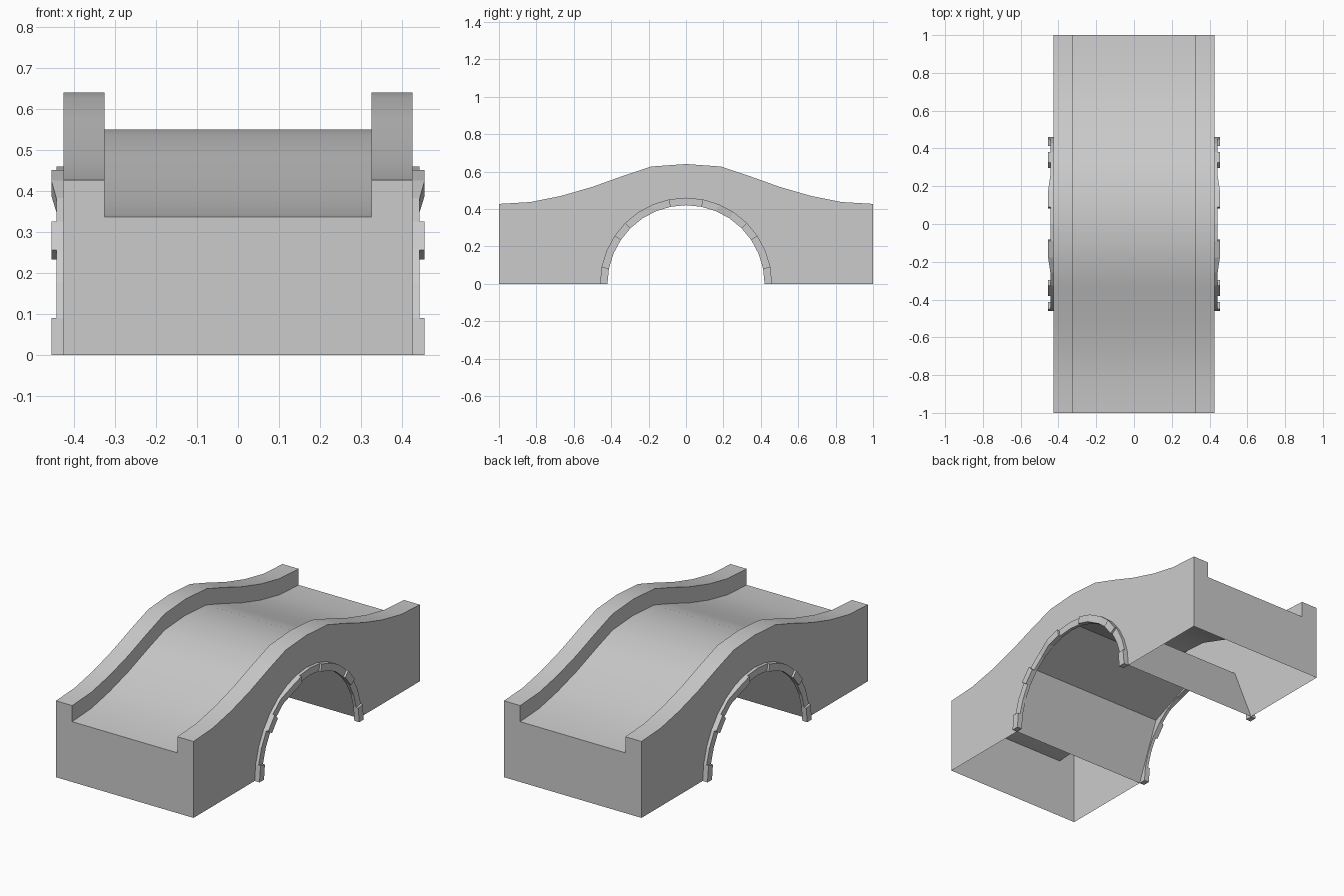
import bpy, bmesh
from math import sin, cos, radians

if "Cube" in bpy.data.objects:
    bpy.data.objects.remove(bpy.data.objects["Cube"])

HALF_W, INNER, DROP = 0.425, 0.325, 0.09

# Side profile of the hump, one half then mirrored
half = [(1.0, 0.427), (0.83, 0.437), (0.667, 0.47), (0.5, 0.518),
        (0.333, 0.578), (0.185, 0.627), (0.0, 0.64)]
hump = [(-y, z) for y, z in half] + half[-2::-1]

# Coarse four-sided tunnel, hidden behind the stone trim
tunnel = [(0.46 * cos(radians(a)), 0.46 * sin(radians(a))) for a in (0, 45, 90, 135, 180)]


def finish(bm, name, smooth=False):
    bmesh.ops.remove_doubles(bm, verts=bm.verts, dist=0.0001)
    bmesh.ops.recalc_face_normals(bm, faces=bm.faces)
    mesh = bpy.data.meshes.new(name)
    bm.to_mesh(mesh)
    bm.free()
    obj = bpy.data.objects.new(name, mesh)
    bpy.context.collection.objects.link(obj)
    if smooth:
        bpy.ops.object.select_all(action='DESELECT')
        obj.select_set(True)
        bpy.context.view_layer.objects.active = obj
        bpy.ops.object.shade_smooth_by_angle(angle=radians(30))
    return obj


def face(bm, pts):
    bm.faces.new([bm.verts.new(p) for p in pts])


def loft(bm, a, b):
    """Quad strip between two rows of points."""
    for i in range(len(a) - 1):
        face(bm, (a[i], a[i + 1], b[i + 1], b[i]))


def at(x, pts, dz=0.0):
    return [(x, y, z + dz) for y, z in pts]


# Bridge body: open-bottomed shell with deck, parapets, side walls and tunnel
bm = bmesh.new()
section = [(-HALF_W, 0), (-INNER, 0), (-INNER, -DROP),
           (INNER, -DROP), (INNER, 0), (HALF_W, 0)]
for (xa, da), (xb, db) in zip(section, section[1:]):
    loft(bm, at(xa, hump, da), at(xb, hump, db))
for x in (-HALF_W, HALF_W):
    face(bm, at(x, [(-1, 0)] + hump + [(1, 0)] + tunnel))
for y in (-1, 1):
    face(bm, [(-HALF_W, y, 0)] + [(x, y, hump[0][1] + d) for x, d in section]
         + [(HALF_W, y, 0)])
loft(bm, at(-HALF_W, tunnel), at(HALF_W, tunnel))
finish(bm, "bridge_body", smooth=True)

# Arch trim: stones in 11.25 degree steps with (start, end) face distance
LOW, HIGH = 0.443, 0.455
steps = [(HIGH, HIGH), (LOW, LOW), (LOW, LOW), (HIGH, HIGH),
         (LOW, LOW), (LOW, HIGH), (HIGH, HIGH), (LOW, LOW)]
steps += [(b, a) for a, b in reversed(steps)]


def ring(i, x, side):
    """Four corners of the trim cross-section at step i."""
    a = radians(11.25 * i)
    return [(side * d, r * cos(a), r * sin(a))
            for r, d in ((0.42, HALF_W), (0.42, x), (0.46, x), (0.46, HALF_W))]


for side, label in ((1, "right"), (-1, "left")):
    bm = bmesh.new()
    for i, (xa, xb) in enumerate(steps):
        a, b = ring(i, xa, side), ring(i + 1, xb, side)
        loft(bm, a + a[:1], b + b[:1])
        # stepped end faces where neighbouring stones differ in depth
        prev = steps[i - 1][1] if i else HALF_W
        if prev != xa:
            p = ring(i, prev, side)
            face(bm, (p[1], p[2], a[2], a[1]))
    last = ring(16, steps[-1][1], side)
    face(bm, last)
    finish(bm, label + "_arch_trim")
